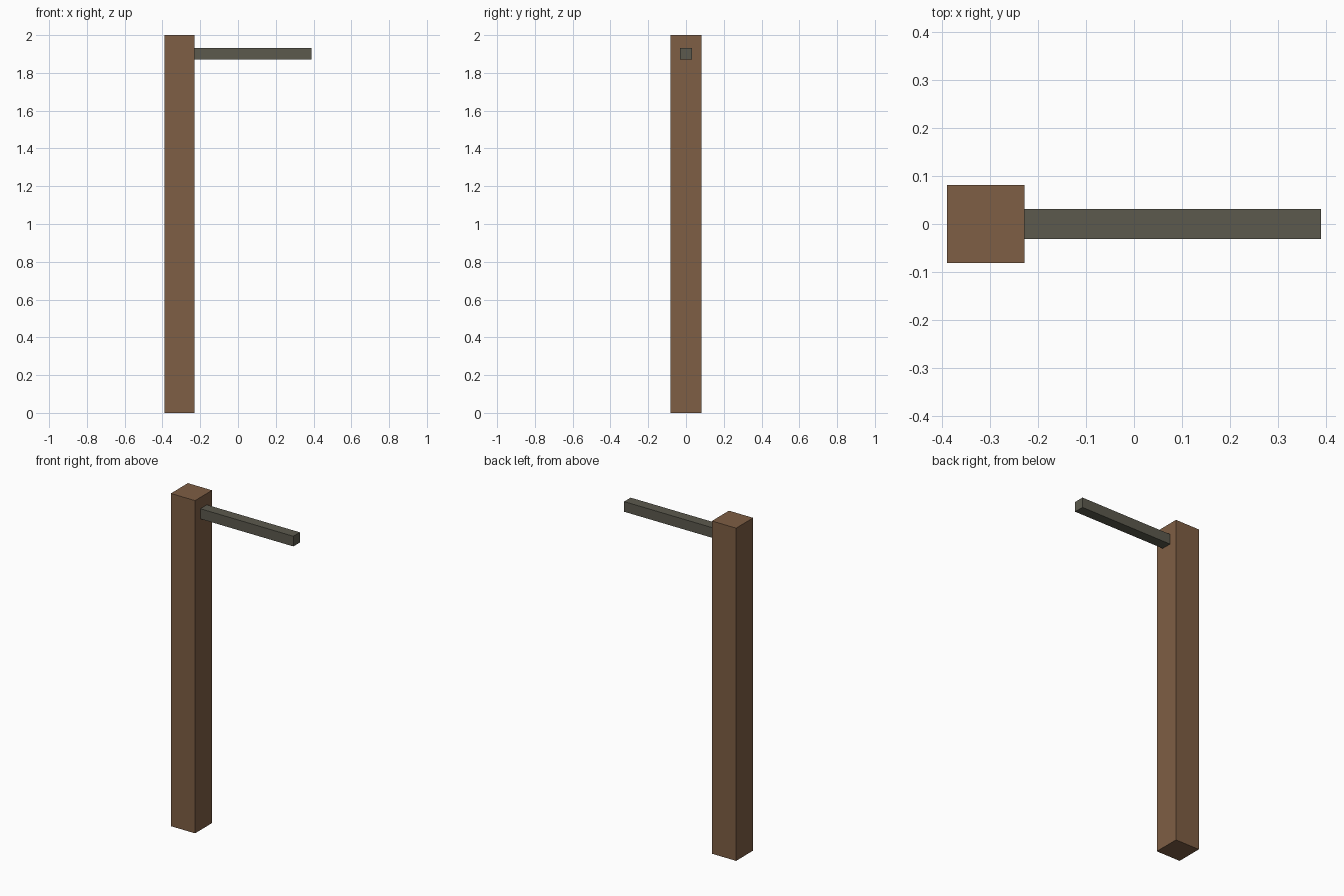
import bpy

if "Cube" in bpy.data.objects:
    bpy.data.objects.remove(bpy.data.objects["Cube"])


def material(name, color):
    mat = bpy.data.materials.new(name)
    mat.diffuse_color = (*color, 1.0)
    mat.use_nodes = True
    mat.node_tree.nodes["Principled BSDF"].inputs["Base Color"].default_value = mat.diffuse_color
    return mat


def box(name, low, high, mat):
    """Axis-aligned box between two opposite corners."""
    center = [(a + b) / 2 for a, b in zip(low, high)]
    size = [b - a for a, b in zip(low, high)]
    bpy.ops.mesh.primitive_cube_add(size=1, location=center)
    obj = bpy.context.object
    obj.name = name
    obj.scale = size
    bpy.ops.object.transform_apply(location=False, rotation=False, scale=True)
    obj.data.materials.append(mat)
    return obj


wood = material("brown wood", (0.209, 0.112, 0.058))
metal = material("dark grey metal", (0.107, 0.102, 0.076))

# Upright square post
box("post", (-0.39, -0.081, 0.0), (-0.229, 0.081, 2.0), wood)

# Thin horizontal arm projecting from the post near its top
box("arm", (-0.229, -0.031, 1.871), (0.39, 0.031, 1.932), metal)
